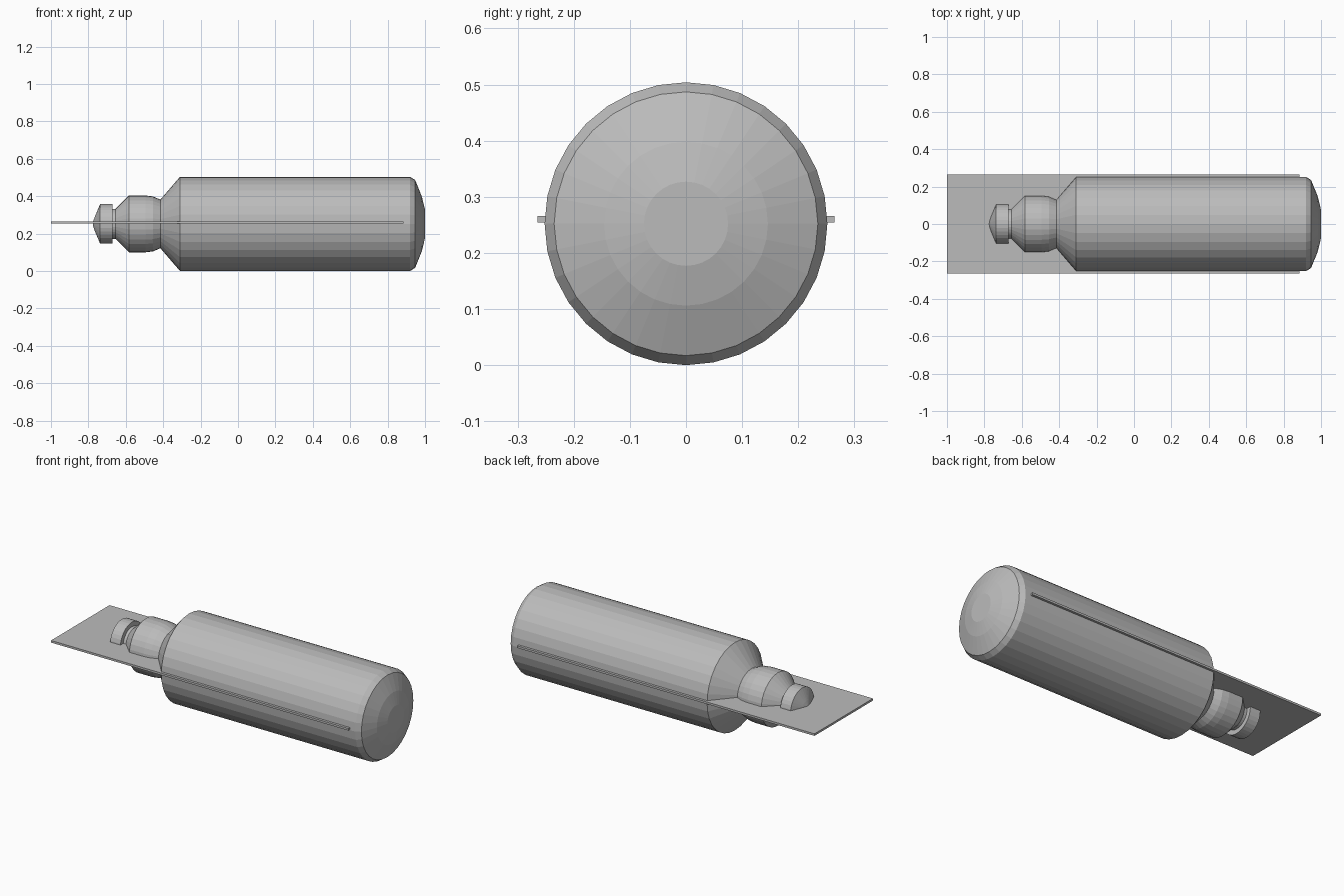
import bpy
import bmesh
import math

cube = bpy.data.objects.get("Cube")
if cube:
    bpy.data.objects.remove(cube)

SIDES = 32
AXIS_Z = 0.252


def make_material(name, colour):
    mat = bpy.data.materials.new(name)
    mat.use_nodes = True
    mat.diffuse_color = colour
    mat.node_tree.nodes["Principled BSDF"].inputs["Base Color"].default_value = colour
    return mat


def add_object(name, bm, mat):
    bmesh.ops.recalc_face_normals(bm, faces=bm.faces)
    mesh = bpy.data.meshes.new(name)
    bm.to_mesh(mesh)
    bm.free()
    mesh.materials.append(mat)
    obj = bpy.data.objects.new(name, mesh)
    bpy.context.collection.objects.link(obj)
    return obj


def lathe(name, profile, mat):
    """Turn (x, radius) pairs around the long axis, closing both ends."""
    bm = bmesh.new()
    rings = []
    for x, r in profile:
        ring = []
        for i in range(SIDES):
            a = 2 * math.pi * i / SIDES
            ring.append(bm.verts.new((x, r * math.sin(a), r * math.cos(a))))
        rings.append(ring)
    for a, b in zip(rings, rings[1:]):
        for i in range(SIDES):
            j = (i + 1) % SIDES
            bm.faces.new((a[i], a[j], b[j], b[i]))
    bm.faces.new(rings[0])
    bm.faces.new(rings[-1])
    obj = add_object(name, bm, mat)
    obj.location.z = AXIS_Z
    return obj


grey = make_material("plain grey", (0.5, 0.5, 0.5, 1))

# Turned body: nose, groove, neck, shoulder, barrel and domed base
lathe("bottle_body", [
    (-0.775, 0.012), (-0.765, 0.04), (-0.737, 0.106), (-0.672, 0.106),
    (-0.672, 0.08), (-0.655, 0.08), (-0.583, 0.152), (-0.495, 0.152),
    (-0.455, 0.147), (-0.415, 0.13), (-0.31, 0.252), (0.92, 0.252),
    (0.947, 0.235), (0.983, 0.146), (1.0, 0.075)], grey)

# Thin flat plate running through the middle
bm = bmesh.new()
bmesh.ops.create_cube(bm, size=1)
bmesh.ops.scale(bm, vec=(1.885, 0.53, 0.012), verts=bm.verts)
plate = add_object("flat_plate", bm, grey)
plate.location = (-0.0575, 0, 0.26)
